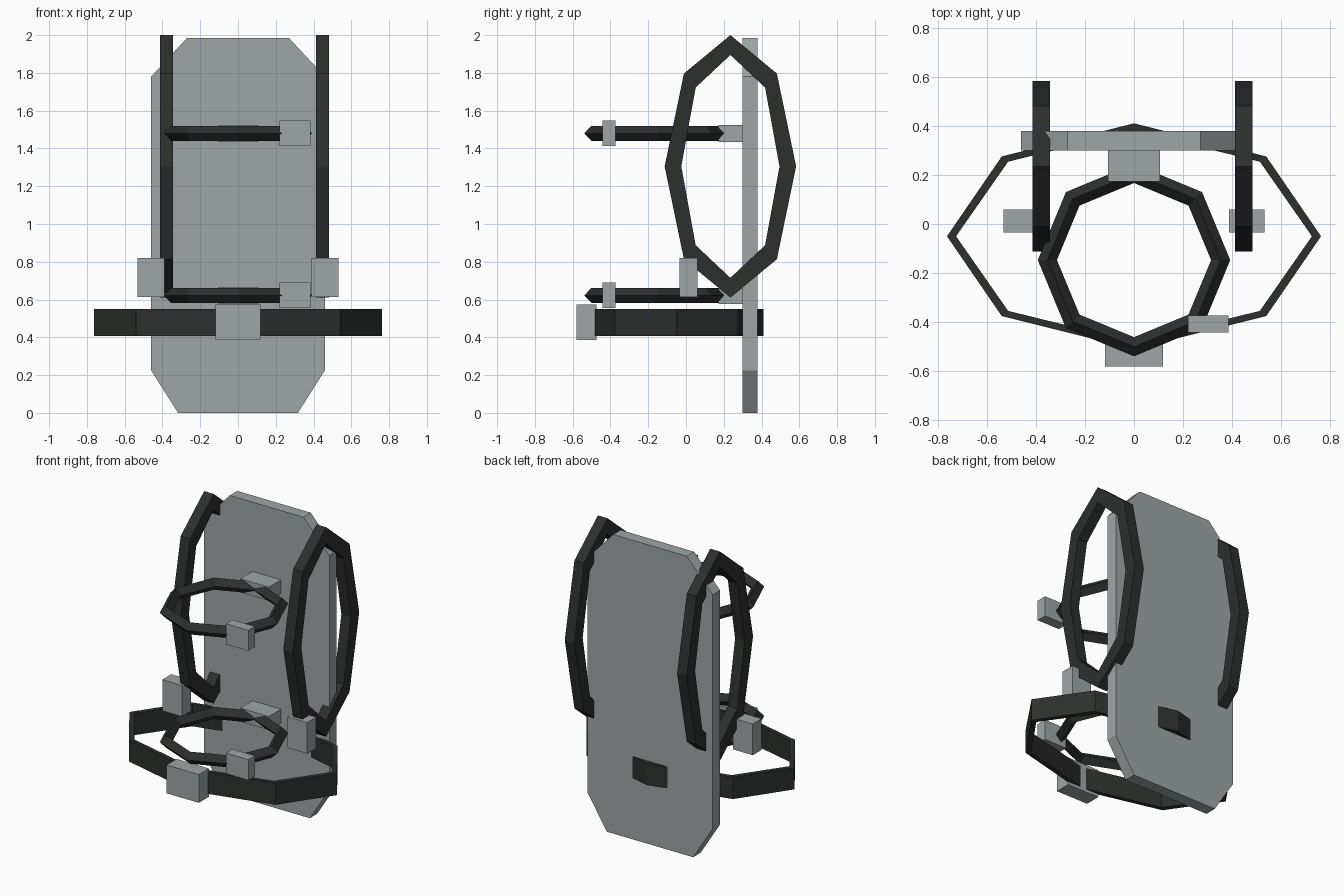
import bpy, bmesh
from math import cos, sin, pi

if "Cube" in bpy.data.objects:
    bpy.data.objects.remove(bpy.data.objects["Cube"])

dark = bpy.data.materials.new("dark_webbing")
dark.diffuse_color = (0.026, 0.029, 0.027, 1)
dark.use_nodes = True
dark.node_tree.nodes["Principled BSDF"].inputs["Base Color"].default_value = dark.diffuse_color
grey = bpy.data.materials.new("cool_grey")
grey.diffuse_color = (0.345, 0.38, 0.38, 1)
grey.use_nodes = True
grey.node_tree.nodes["Principled BSDF"].inputs["Base Color"].default_value = grey.diffuse_color


def finish(name, bm, mat):
    bmesh.ops.recalc_face_normals(bm, faces=bm.faces)
    me = bpy.data.meshes.new(name)
    bm.to_mesh(me)
    bm.free()
    me.materials.append(mat)
    ob = bpy.data.objects.new(name, me)
    bpy.context.collection.objects.link(ob)
    return ob


def box(name, lo, hi):
    bm = bmesh.new()
    bmesh.ops.create_cube(bm, size=1)
    for v in bm.verts:
        v.co = [(a + b) / 2 + c * (b - a) for a, b, c in zip(lo, hi, v.co)]
    return finish(name, bm, grey)


def ring(name, section, place):
    """Eight-sided loop; section points are (radius_u, radius_v, height)."""
    bm = bmesh.new()
    rows = [[bm.verts.new(place(ru * cos(i * pi / 4), rv * sin(i * pi / 4), h))
             for ru, rv, h in section] for i in range(8)]
    n = len(section)
    for i in range(8):
        a, b = rows[i], rows[(i + 1) % 8]
        for j in range(n):
            k = (j + 1) % n
            bm.faces.new((a[j], a[k], b[k], b[j]))
    return finish(name, bm, dark)


def band(outer, inner, h):
    return [(*outer, -h), (*outer, h), (*inner, h), (*inner, -h)]


# Back board with clipped corners
outline = [(-0.317, 0), (0.317, 0), (0.46, 0.225), (0.46, 1.78),
           (0.27, 1.985), (-0.27, 1.985), (-0.46, 1.78), (-0.46, 0.225)]
bm = bmesh.new()
face = bm.faces.new([bm.verts.new((x, 0.30, z)) for x, z in outline])
ext = bmesh.ops.extrude_face_region(bm, geom=[face])
for g in ext["geom"]:
    if isinstance(g, bmesh.types.BMVert):
        g.co.y = 0.378
if not any(set(f.verts) == set(bm.verts[:8]) for f in bm.faces if f.is_valid):
    bmesh.ops.holes_fill(bm, edges=bm.edges)
finish("back_board", bm, grey)

# Shoulder straps: upright oval loops
for side, x in (("left", -0.378), ("right", 0.447)):
    ring("shoulder_strap_" + side, band((0.348, 0.695), (0.26, 0.59), 0.035),
         lambda u, v, h, x=x: (x + h, 0.235 + u, 1.305 + v))

# Waist belt
ring("waist_belt", band((0.762, 0.46), (0.725, 0.43), 0.072),
     lambda u, v, h: (u, -0.05 + v, 0.478 + h))
box("belt_buckle", (-0.118, -0.58, 0.385), (0.118, -0.475, 0.573))

# Two body hoops with a diamond cross-section, each with a mount and a clip
R, r = 0.353, 0.039
diamond = [(R + r, R + r, 0), (R, R, 0.04), (R - r, R - r, 0), (R, R, -0.04)]
for level, z in (("lower", 0.622), ("upper", 1.48)):
    ring("hoop_" + level, diamond,
         lambda u, v, h, z=z: (u, -0.147 + v, z + h))
    box("hoop_mount_" + level, (-0.105, 0.173, z - 0.045), (0.105, 0.31, z + 0.045))
    box("hoop_clip_" + level, (0.22, -0.442, z - 0.068), (0.385, -0.373, z + 0.068))

# Side adjuster blocks
for side, s in (("left", -1), ("right", 1)):
    x0, x1 = sorted((s * 0.388, s * 0.532))
    box("adjuster_" + side, (x0, -0.034, 0.613), (x1, 0.06, 0.82))
